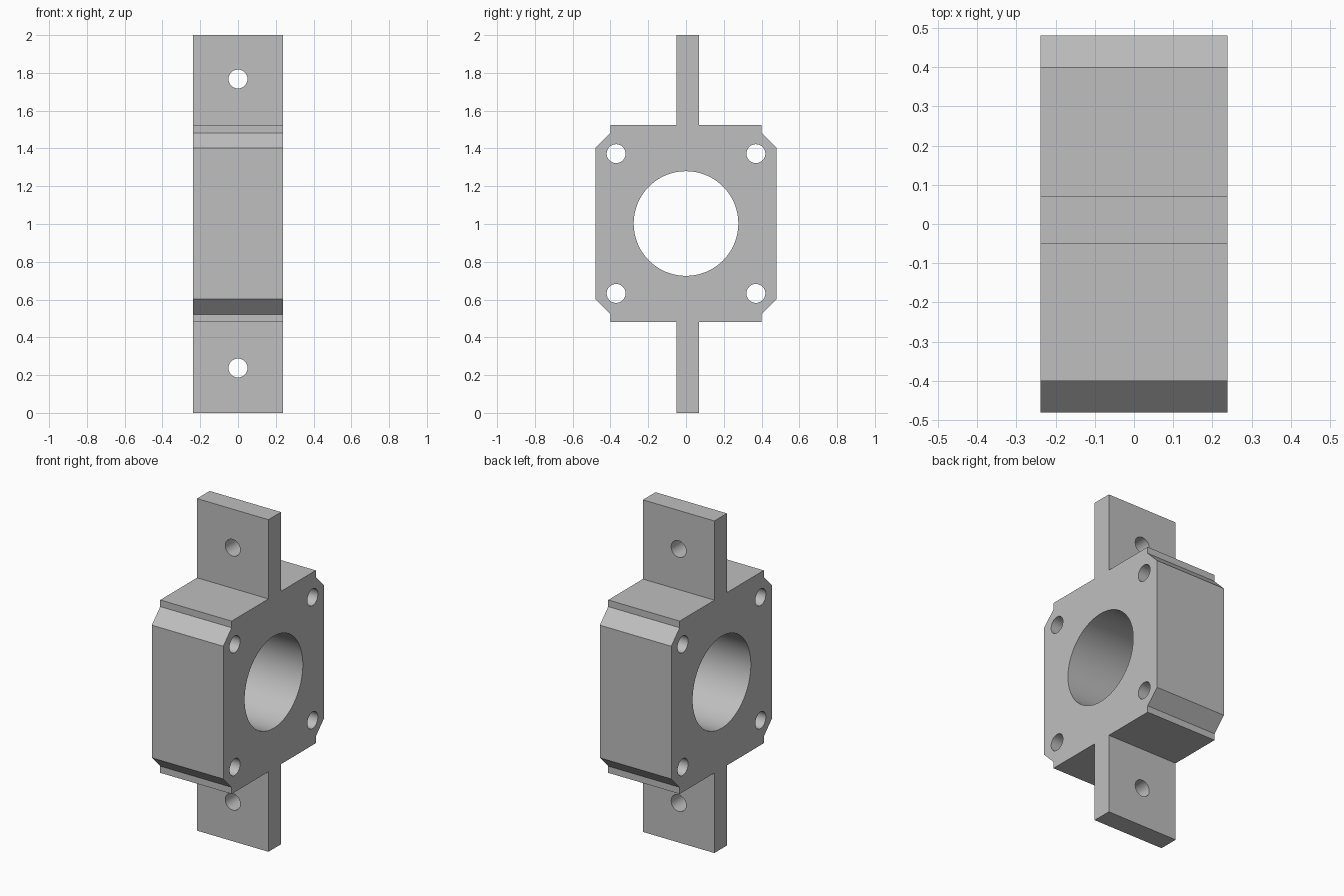
import bpy, bmesh, math
from mathutils import Matrix, Vector

cube = bpy.data.objects.get("Cube")
if cube:
    bpy.data.objects.remove(cube, do_unlink=True)

HALF_WIDTH = 0.238
MID_Z = 1.0025

grey = bpy.data.materials.new("plain_grey")
grey.use_nodes = True
colour = (0.52, 0.52, 0.52, 1)
grey.diffuse_color = colour
grey.node_tree.nodes["Principled BSDF"].inputs["Base Color"].default_value = colour


def make_object(name, bm):
    bmesh.ops.recalc_face_normals(bm, faces=bm.faces)
    mesh = bpy.data.meshes.new(name)
    bm.to_mesh(mesh)
    bm.free()
    mesh.materials.append(grey)
    obj = bpy.data.objects.new(name, mesh)
    bpy.context.collection.objects.link(obj)
    return obj


def add_hole(bm, centre, radius, axis, segments):
    turn = Matrix.Rotation(math.pi / 2, 4, axis)
    bmesh.ops.create_cone(bm, cap_ends=True, segments=segments, radius1=radius,
                          radius2=radius, depth=1,
                          matrix=Matrix.Translation(centre) @ turn)


# Side profile: upper right quarter of the body, mirrored, with a tab at each end
body_top = 1.523
corner = [(0.48, 1.402), (0.4, 1.483), (0.4, body_top)]
tab_front, tab_back = -0.05, 0.07
right_top = corner + [(tab_back, body_top), (tab_back, 2.0)]
left_top = [(tab_front, 2.0), (tab_front, body_top)] + [(-y, z) for y, z in reversed(corner)]
upper = right_top + left_top
lower = [(y, 2 * MID_Z - z if z < 2 else 0) for y, z in reversed(upper)]

bm = bmesh.new()
face = bm.faces.new([bm.verts.new((-HALF_WIDTH, y, z)) for y, z in upper + lower])
extruded = bmesh.ops.extrude_face_region(bm, geom=[face])
bmesh.ops.translate(bm, vec=Vector((2 * HALF_WIDTH, 0, 0)),
                    verts=[v for v in extruded["geom"] if isinstance(v, bmesh.types.BMVert)])
bracket = make_object("bearing_block_with_tabs", bm)

# Centre bore, four bolt holes and one hole in each tab
bm = bmesh.new()
add_hole(bm, (0, 0, MID_Z), 0.277, 'Y', 96)
for side in (-1, 1):
    for end in (-1, 1):
        add_hole(bm, (0, side * 0.37, MID_Z + end * 0.37), 0.05, 'Y', 48)
    add_hole(bm, (0, 0, MID_Z + side * 0.765), 0.05, 'X', 48)
cutter = make_object("hole_cutter", bm)
cutter.hide_render = True

# Cut the holes and shade the round walls smooth
cut = bracket.modifiers.new("holes", 'BOOLEAN')
cut.operation = 'DIFFERENCE'
cut.solver = 'EXACT'
cut.object = cutter
bpy.ops.object.select_all(action='DESELECT')
bracket.select_set(True)
bpy.context.view_layer.objects.active = bracket
bpy.ops.object.modifier_apply(modifier=cut.name)
bpy.data.objects.remove(cutter, do_unlink=True)
bpy.ops.object.shade_smooth_by_angle(angle=math.radians(30))
